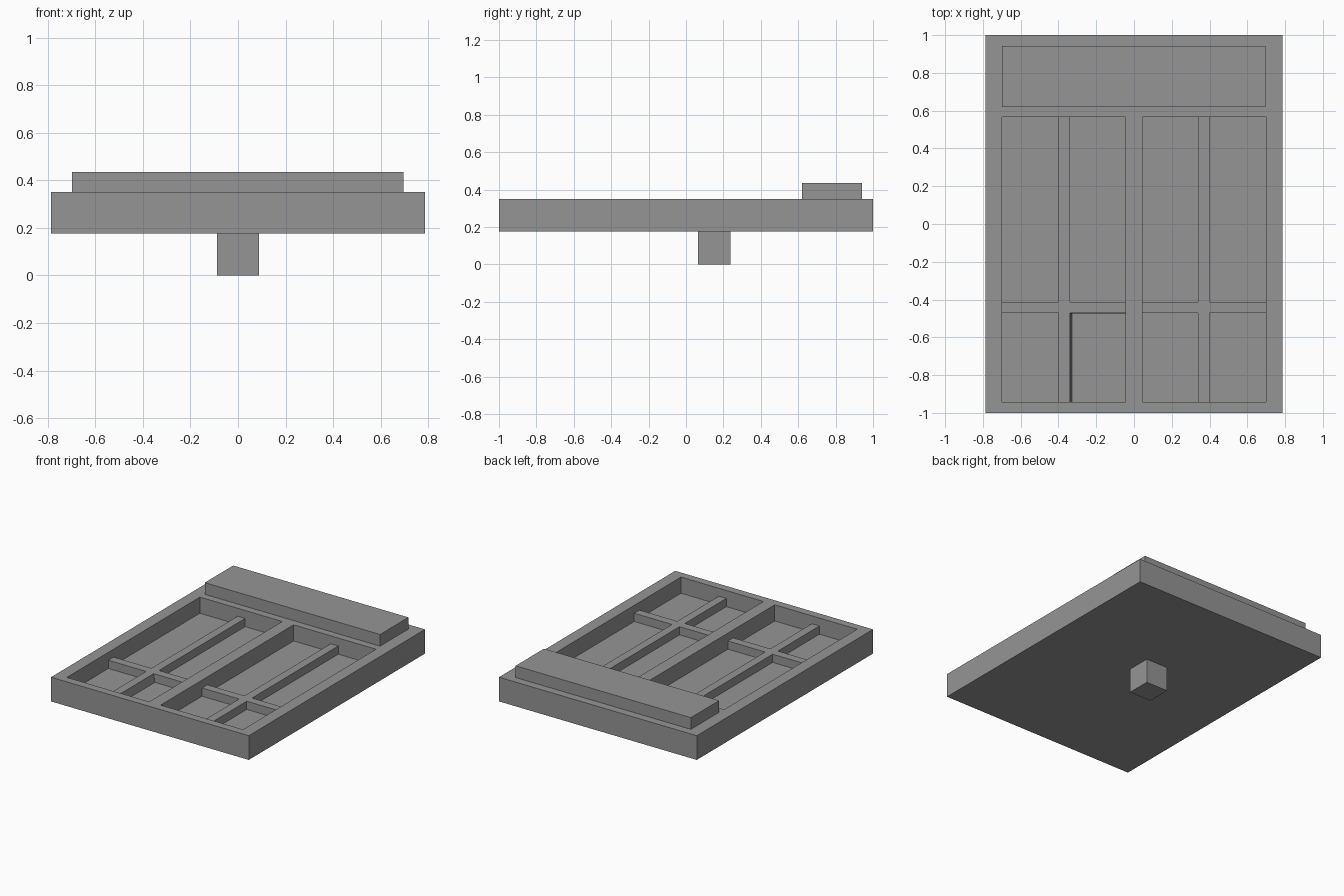
import bpy, bmesh

if "Cube" in bpy.data.objects:
    bpy.data.objects.remove(bpy.data.objects["Cube"])

RIM_TOP, BOTTOM, FLOOR, RIB_TOP = 0.351, 0.177, 0.235, 0.294
Y0, Y1 = -0.943, 0.567         # pocket front and back
X_IN, X_OUT = 0.045, 0.70      # pocket inner and outer sides

grey = bpy.data.materials.new("dark_grey")
grey.diffuse_color = (0.3, 0.3, 0.3, 1)
grey.use_nodes = True
grey.node_tree.nodes["Principled BSDF"].inputs["Base Color"].default_value = grey.diffuse_color


def prism(name, points, z0, z1):
    """Extrude a flat outline between two heights."""
    bm = bmesh.new()
    low = [bm.verts.new((x, y, z0)) for x, y in points]
    top = [bm.verts.new((x, y, z1)) for x, y in points]
    bm.faces.new(low[::-1])
    bm.faces.new(top)
    n = len(points)
    for i in range(n):
        j = (i + 1) % n
        bm.faces.new((low[i], low[j], top[j], top[i]))
    bmesh.ops.recalc_face_normals(bm, faces=bm.faces)
    me = bpy.data.meshes.new(name)
    bm.to_mesh(me)
    bm.free()
    me.materials.append(grey)
    ob = bpy.data.objects.new(name, me)
    bpy.context.collection.objects.link(ob)
    return ob


def box(name, x0, x1, y0, y1, z0, z1):
    return prism(name, [(x0, y0), (x1, y0), (x1, y1), (x0, y1)], z0, z1)


# Tray with two pockets sunk into it
tray = box("tray", -0.786, 0.786, -1, 1, BOTTOM, RIM_TOP)
for side, label in ((-1, "left"), (1, "right")):
    xs = sorted((side * X_IN, side * X_OUT))
    cutter = box(label + "_pocket_cutter", *xs, Y0, Y1, FLOOR, 0.5)
    cutter.hide_render = True
    cutter.hide_set(True)
    mod = tray.modifiers.new(label + "_pocket", 'BOOLEAN')
    mod.operation = 'DIFFERENCE'
    mod.solver = 'EXACT'
    mod.object = cutter

    # Low cross-shaped divider in the pocket
    a, b = sorted((side * 0.34, side * 0.40))
    c, d = -0.472, -0.412
    cross = [(a, Y0), (b, Y0), (b, c), (xs[1], c), (xs[1], d), (b, d),
             (b, Y1), (a, Y1), (a, d), (xs[0], d), (xs[0], c), (a, c)]
    rib = prism(label + "_divider", cross, FLOOR, RIB_TOP)
    if side < 0:
        # Slightly sloping walls in the front inner compartment
        for i in (1, 2):
            rib.data.vertices[i].co.x += 0.011
        for i in (2, 3):
            rib.data.vertices[i].co.y -= 0.002

# Raised block along the back
box("back_block", -0.698, 0.695, 0.62, 0.942, RIM_TOP, 0.435)

# Peg underneath
box("peg", -0.088, 0.088, 0.064, 0.238, 0, BOTTOM)
